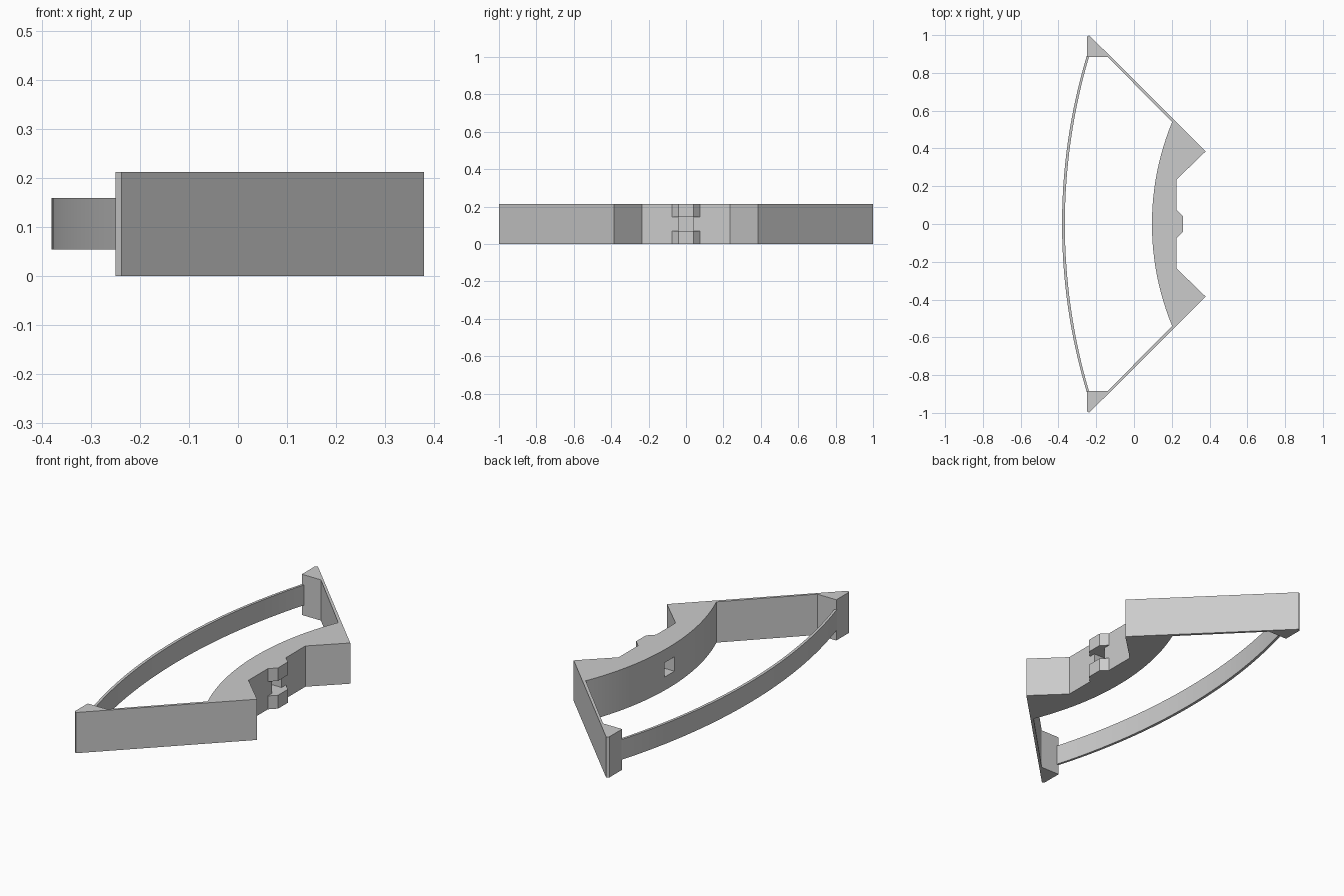
import bpy, bmesh, math

if "Cube" in bpy.data.objects:
    bpy.data.objects.remove(bpy.data.objects["Cube"])

H = 0.213  # overall height


def prism(name, outline, z0, z1):
    """Extrude a closed xy outline from z0 to z1."""
    bm = bmesh.new()
    face = bm.faces.new([bm.verts.new((x, y, z0)) for x, y in outline])
    top = bmesh.ops.extrude_face_region(bm, geom=[face])["geom"]
    bmesh.ops.translate(bm, vec=(0, 0, z1 - z0),
                        verts=[v for v in top if isinstance(v, bmesh.types.BMVert)])
    bmesh.ops.recalc_face_normals(bm, faces=bm.faces)
    mesh = bpy.data.meshes.new(name)
    bm.to_mesh(mesh)
    bm.free()
    obj = bpy.data.objects.new(name, mesh)
    bpy.context.collection.objects.link(obj)
    return obj


def arc(x_mid, x_end, y_end, n):
    """Circular arc bulging to -x, from +y_end to -y_end."""
    sag = x_end - x_mid
    r = (y_end ** 2 + sag ** 2) / (2 * sag)
    a = math.asin(y_end / r)
    angles = [a - 2 * a * i / n for i in range(n + 1)]
    return [(x_mid + r - r * math.cos(t), r * math.sin(t)) for t in angles]


def smooth(obj):
    bpy.ops.object.select_all(action='DESELECT')
    obj.select_set(True)
    bpy.context.view_layer.objects.active = obj
    bpy.ops.object.shade_smooth_by_angle(angle=math.radians(30))


# Frame: curved centre block, angled side plates, corner blocks and front lug
half = [(0.26, 0.04), (0.225, 0.075), (0.225, 0.235), (0.38, 0.385),
        (-0.238, 1.0), (-0.25, 0.99), (-0.25, 0.885), (-0.14, 0.885)]
mirrored = [(x, -y) for x, y in reversed(half)]
frame = prism("frame", half + arc(0.095, 0.202, 0.54, 24) + mirrored, 0, H)

# Square socket through the centre, and the slot splitting the front lug
socket = prism("socket_cutter", [(-0.1, -0.04), (0.4, -0.04), (0.4, 0.04), (-0.1, 0.04)],
               0.07, 0.145)
slot = prism("slot_cutter", [(0.225, -0.1), (0.41, -0.1), (0.41, 0.1), (0.225, 0.1)],
             0.07, 0.145)
bpy.context.view_layer.objects.active = frame
for cutter in (socket, slot):
    cutter.hide_render = True
    mod = frame.modifiers.new(cutter.name, 'BOOLEAN')
    mod.operation = 'DIFFERENCE'
    mod.solver = 'EXACT'
    mod.object = cutter
    bpy.ops.object.modifier_apply(modifier=mod.name)
    bpy.data.objects.remove(cutter)
smooth(frame)

# Thin bowed strip joining the two corner blocks
outer = arc(-0.381, -0.25, 0.89, 32)
inner = arc(-0.366, -0.237, 0.89, 32)
strip = prism("bowed_strip", outer + inner[::-1], 0.054, 0.16)
smooth(strip)
